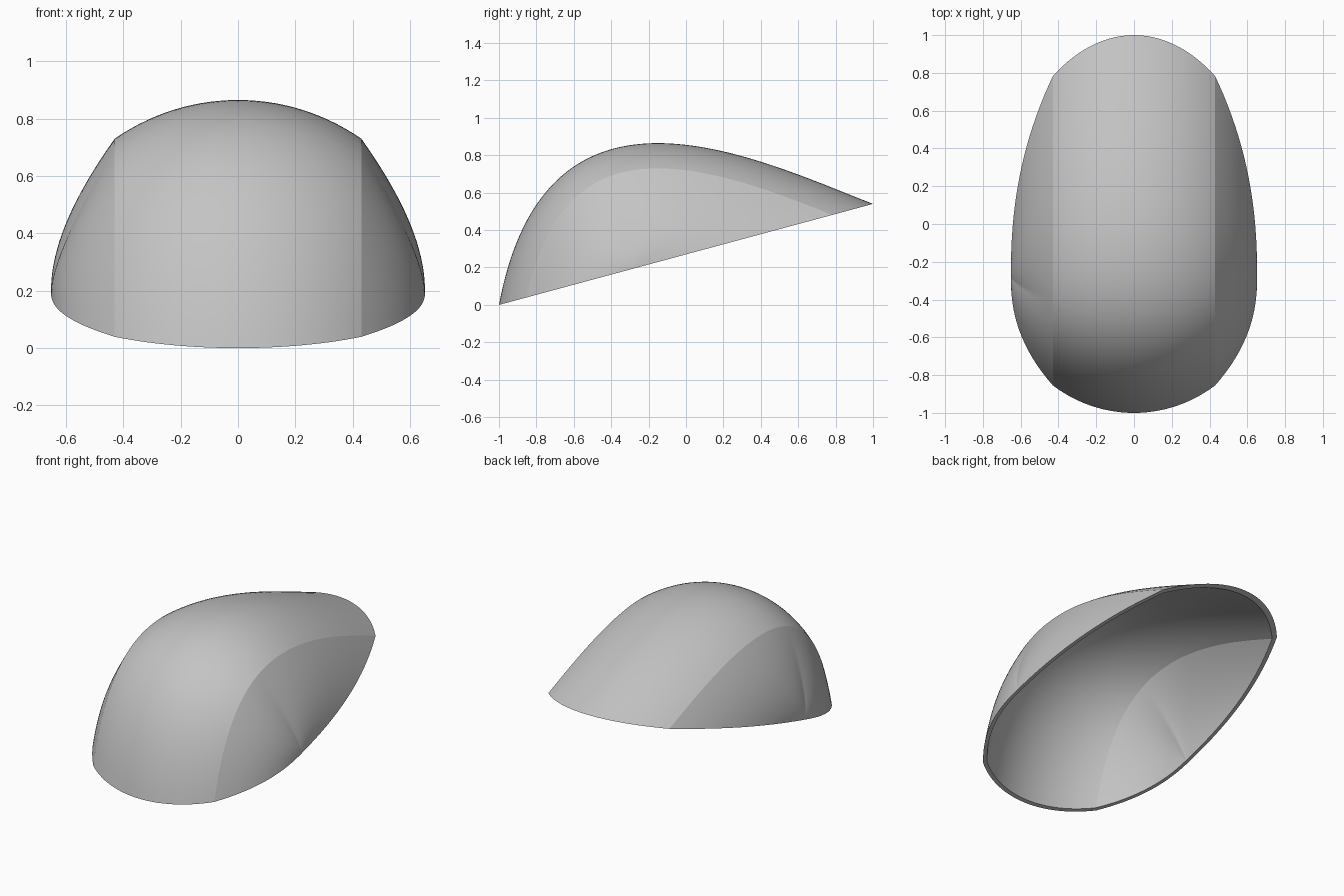
import bpy, bmesh, math
from mathutils import Vector
from mathutils.kdtree import KDTree

cube = bpy.data.objects.get("Cube")
if cube:
    bpy.data.objects.remove(cube, do_unlink=True)

RAYS, CROWN_STEPS, SIDE_STEPS, THICK = 72, 14, 20, 0.022
START, END = Vector((-1, 0)), Vector((1, 0.54))
HANDLES = Vector((-0.75, 1.333)), Vector((0.35, 0.793))
CENTRE = START.lerp(END, 0.36)      # widest point, on the sloped base
CROWN_RADIUS, CREASE_X, WIDEST = 0.752, 0.43, 0.652


def profile(t):
    """Side outline of the shell in (y, z)."""
    s = 1 - t
    return START * s**3 + HANDLES[0] * 3 * s * s * t + HANDLES[1] * 3 * s * t * t + END * t**3


# Distance of any side-plane point from the outline
SAMPLES = 3000
tree = KDTree(SAMPLES + 1)
for i in range(SAMPLES + 1):
    tree.insert(profile(i / SAMPLES).to_3d(), i)
tree.balance()


def ray_point(rim, d):
    """Point between the outline and the centre lying at depth d."""
    if d < 1e-6:
        return rim
    lo, hi = 0.0, 1.0
    for _ in range(22):
        mid = (lo + hi) / 2
        if tree.find(CENTRE.lerp(rim, mid).to_3d())[2] > d:
            lo = mid
        else:
            hi = mid
    return CENTRE.lerp(rim, lo)


def half_row(rim, inset):
    """Points (x, y, z) from the ridge over the crease and down the side."""
    radius, crease_x = CROWN_RADIUS - inset, CREASE_X - 0.75 * inset
    angle = math.asin(crease_x / radius)
    row = []
    for i in range(CROWN_STEPS + 1):
        a = angle * i / CROWN_STEPS
        spot = ray_point(rim, inset + radius * (1 - math.cos(a)))
        row.append((radius * math.sin(a), *spot))
    # The side bulges more towards the base than over the top
    base = (END - START).normalized()
    lean = math.acos(min(1, abs(base.dot((rim - CENTRE).normalized()))))
    power = 1.45 + 0.82 * (1 - lean / (math.pi / 2))
    for i in range(1, SIDE_STEPS):
        s = i / SIDE_STEPS
        x = crease_x + (WIDEST - inset - crease_x) * (1 - (1 - s)**power)
        row.append((x, *spot.lerp(CENTRE, s)))
    return row


def stitch(bm, r0, r1):
    for i in range(len(r0) - 1):
        bm.faces.new(list(dict.fromkeys((r0[i], r0[i + 1], r1[i + 1], r1[i]))))


def add_skin(bm, inset):
    """One curved skin; returns its two edge rows along the base."""
    left_pole, right_pole = [bm.verts.new((s * (WIDEST - inset), *CENTRE)) for s in (1, -1)]
    rows = []
    for j in range(RAYS + 1):
        points = half_row(profile(j / RAYS), inset)
        left = [bm.verts.new(p) for p in points]
        right = [bm.verts.new((-x, y, z)) for x, y, z in points[1:]]
        rows.append([right_pole] + right[::-1] + left + [left_pole])
    for r0, r1 in zip(rows, rows[1:]):
        stitch(bm, r0, r1)
    return rows[0], rows[-1]


# Outer skin, inner skin and the flat rim joining them
bm = bmesh.new()
outer, inner = add_skin(bm, 0), add_skin(bm, THICK)
for a, b in zip(outer, inner):
    stitch(bm, a, b)
bmesh.ops.recalc_face_normals(bm, faces=bm.faces)
mesh = bpy.data.meshes.new("shell_cap")
bm.to_mesh(mesh)
bm.free()
shell = bpy.data.objects.new("shell_cap", mesh)
bpy.context.collection.objects.link(shell)

# Plain grey finish
grey = bpy.data.materials.new("plain_grey")
grey.use_nodes = True
colour = (0.55, 0.55, 0.55, 1)
grey.diffuse_color = colour
grey.node_tree.nodes["Principled BSDF"].inputs["Base Color"].default_value = colour
mesh.materials.append(grey)

# Smooth skins with a crisp crease and rim
bpy.ops.object.select_all(action="DESELECT")
shell.select_set(True)
bpy.context.view_layer.objects.active = shell
bpy.ops.object.shade_smooth_by_angle(angle=math.radians(12))
